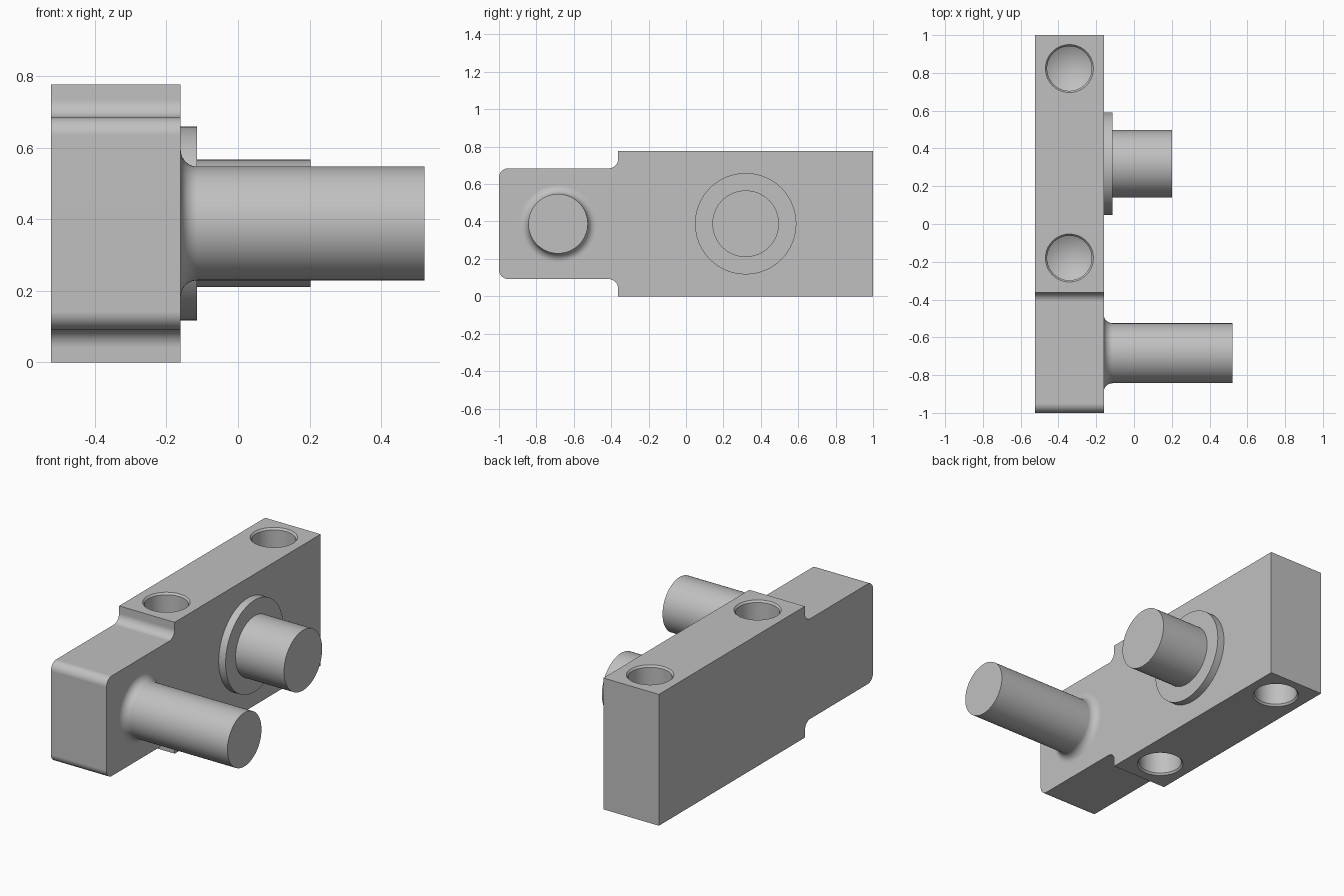
import bpy, bmesh
from math import sin, cos, pi, radians
from mathutils import Matrix, Vector

cube = bpy.data.objects.get("Cube")
if cube:
    bpy.data.objects.remove(cube, do_unlink=True)

grey = bpy.data.materials.new("plain grey")
grey.use_nodes = True
colour = (0.53, 0.53, 0.53, 1)
grey.diffuse_color = colour
grey.node_tree.nodes["Principled BSDF"].inputs["Base Color"].default_value = colour

HEIGHT = 0.776
MID = HEIGHT / 2
BACK, FACE = -0.523, -0.16     # x extent of the block
FILLET = 0.05


def make_object(name, bm):
    bmesh.ops.remove_doubles(bm, verts=bm.verts, dist=1e-5)
    bmesh.ops.recalc_face_normals(bm, faces=bm.faces)
    mesh = bpy.data.meshes.new(name)
    bm.to_mesh(mesh)
    bm.free()
    mesh.materials.append(grey)
    obj = bpy.data.objects.new(name, mesh)
    bpy.context.collection.objects.link(obj)
    return obj


def arc(cx, cy, r, start, end, steps=10):
    angles = [radians(start + (end - start) * i / steps) for i in range(steps + 1)]
    return [(cx + r * cos(a), cy + r * sin(a)) for a in angles]


def lathe(name, profile, matrix):
    """Spin (radius, height) points about z, then place the result."""
    bm = bmesh.new()
    verts = [bm.verts.new((r, 0, h)) for r, h in profile]
    edges = [bm.edges.new(pair) for pair in zip(verts, verts[1:])]
    bmesh.ops.spin(bm, geom=verts + edges, cent=(0, 0, 0), axis=(0, 0, 1),
                   angle=2 * pi, steps=64, use_merge=True)
    bm.transform(matrix)
    return make_object(name, bm)


def finish(obj):
    bpy.ops.object.select_all(action='DESELECT')
    obj.select_set(True)
    bpy.context.view_layer.objects.active = obj
    bpy.ops.object.shade_smooth_by_angle(angle=radians(25))
    obj.modifiers.new("even shading", 'WEIGHTED_NORMAL').keep_sharp = True


# Block: side outline with a narrower, rounded front tongue, extruded along x
tongue = HEIGHT - 0.092
upper = arc(-1 + FILLET, tongue - FILLET, FILLET, 180, 90)
upper += arc(-0.363 - FILLET, tongue + FILLET, FILLET, -90, 0)
upper += [(-0.363, HEIGHT), (1, HEIGHT)]
outline = upper + [(y, HEIGHT - z) for y, z in reversed(upper)]
bm = bmesh.new()
side = bm.faces.new([bm.verts.new((BACK, y, z)) for y, z in outline])
grown = bmesh.ops.extrude_face_region(bm, geom=[side], use_keep_orig=True)
moved = [v for v in grown["geom"] if isinstance(v, bmesh.types.BMVert)]
bmesh.ops.translate(bm, verts=moved, vec=(FACE - BACK, 0, 0))
block = make_object("block", bm)

# Blind drilled holes with a small chamfer and conical bottom, top and bottom
drill = [(0, 0.05), (0.127, 0.05), (0.127, 0), (0.118, -0.011),
         (0.118, -0.26), (0, -0.33)]
for y in (0.823, -0.18):
    for place in (Matrix.Translation((-0.342, y, HEIGHT)),
                  Matrix.Translation((-0.342, y, 0)) @ Matrix.Rotation(pi, 4, 'X')):
        cutter = lathe("hole_cutter", drill, place)
        cut = block.modifiers.new("hole", 'BOOLEAN')
        cut.operation, cut.solver, cut.object = 'DIFFERENCE', 'EXACT', cutter
        bpy.context.view_layer.objects.active = block
        bpy.ops.object.modifier_apply(modifier=cut.name)
        bpy.data.objects.remove(cutter, do_unlink=True)
finish(block)


def sideways(y):
    return Matrix.Translation((FACE, y, MID)) @ Matrix.Rotation(pi / 2, 4, 'Y')


# Long pin with a fillet at its root
pin_r, root = 0.159, 0.046
pin = arc(pin_r + root, root, root, 270, 180) + [(pin_r, 0.681), (0, 0.681)]
finish(lathe("long_pin", pin, sideways(-0.684)))

# Short pin standing on a thin collar
collar = [(0.271, 0), (0.271, 0.045), (0.178, 0.045), (0.178, 0.362), (0, 0.362)]
finish(lathe("short_pin_with_collar", collar, sideways(0.319)))
